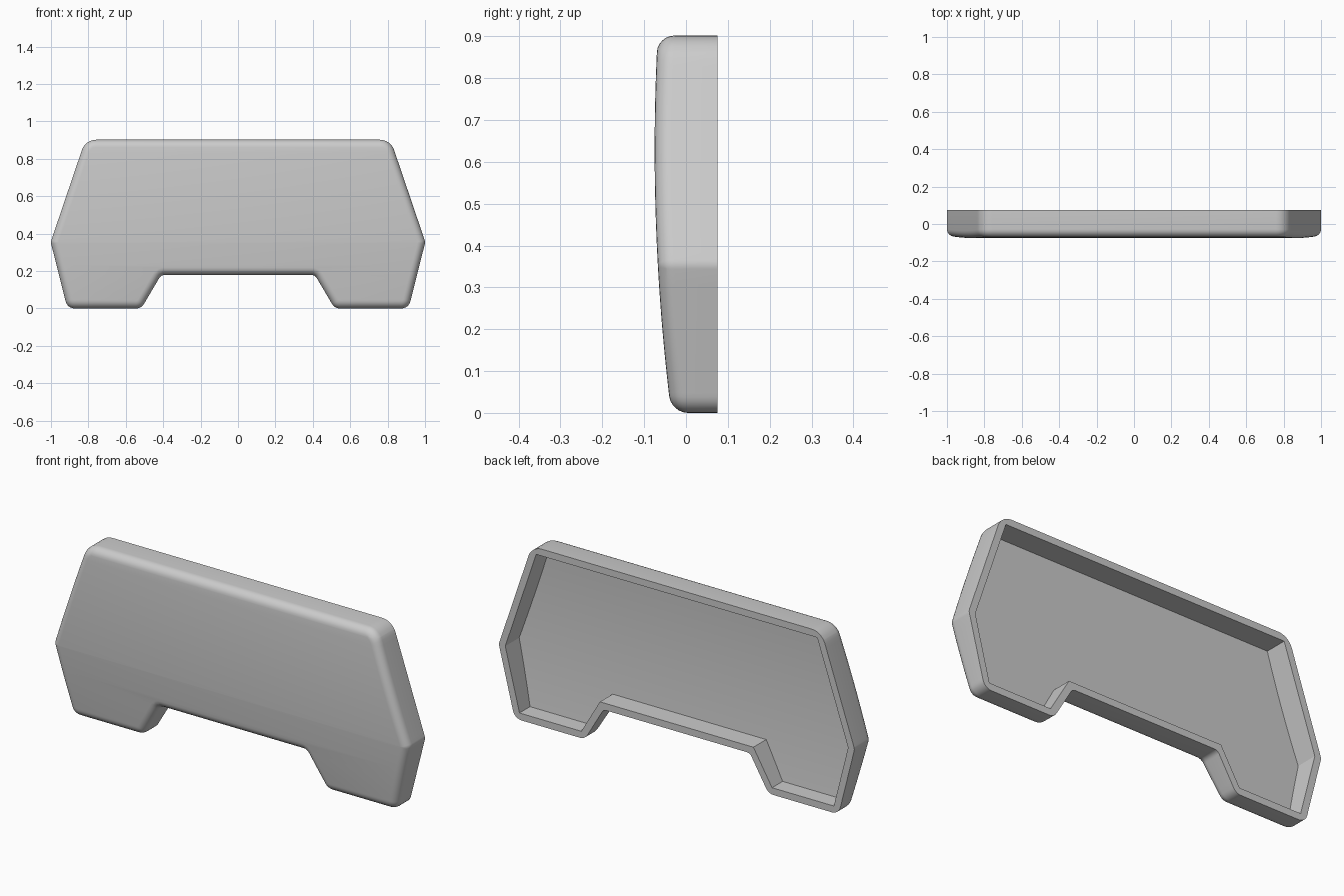
import bpy, bmesh, math
from mathutils import Vector

if "Cube" in bpy.data.objects:
    bpy.data.objects.remove(bpy.data.objects["Cube"])

BACK = 0.075      # y of the open back rim
EDGE = 0.04       # rounding of the front edge
WALL = 0.035      # rim width
SKIN = 0.03       # front panel thickness
SEG = 6           # segments per rounded corner

# right half of the sharp outline: x, z, corner radius
half = [(0.412, 0.178, 0.03), (0.517, 0, 0.05), (0.912, 0, 0.05),
        (1.0015, 0.355, 0.04), (0.816, 0.902, 0.08)]
outline = half + [(-x, z, r) for x, z, r in reversed(half)]


def front(z):
    """Gentle bulge of the front panel."""
    return -0.075 + 0.1 * (z - 0.63) ** 2


def ring(inset, sharp=False):
    """Outline moved inwards with rounded corners (fixed point count)."""
    pts = []
    n = len(outline)
    for i in range(n):
        p = Vector(outline[i][:2])
        a = (p - Vector(outline[i - 1][:2])).normalized()
        b = (Vector(outline[(i + 1) % n][:2]) - p).normalized()
        na, nb = Vector((-a.y, a.x)), Vector((-b.y, b.x))
        miter = (na + nb) / (1 + na.dot(nb))
        side = 1 if a.x * b.y - a.y * b.x > 0 else -1
        r = 0 if sharp else max(outline[i][2] - side * inset, 0.002)
        centre = p + miter * (inset + side * r)
        turn = side * math.acos(max(-1, min(1, a.dot(b))))
        start = math.atan2(-side * na.y, -side * na.x)
        for k in range(SEG + 1):
            t = start + turn * k / SEG
            pts.append(centre + r * Vector((math.cos(t), math.sin(t))))
    return pts


bm = bmesh.new()
bulge = bm.verts.layers.float.new("bulge")


def add_ring(pts, y, weight):
    verts = []
    for p in pts:
        v = bm.verts.new((p.x, y, p.y))
        v[bulge] = weight
        verts.append(v)
    return verts


# rounded front edge, outer wall, rim, cavity wall
rings = []
for k in range(SEG + 1):
    t = math.pi / 2 * k / SEG
    rings.append(add_ring(ring(EDGE * (1 - math.sin(t))), EDGE * (1 - math.cos(t)), 1))
rings.append(add_ring(ring(0), BACK, 0))
rings.append(add_ring(ring(WALL, True), BACK, 0))
rings.append(add_ring(ring(WALL, True), SKIN, 1))
for r0, r1 in zip(rings, rings[1:]):
    for i in range(len(r0)):
        j = (i + 1) % len(r0)
        bm.faces.new((r0[i], r0[j], r1[j], r1[i]))

# front panel and cavity floor
bm.faces.new(rings[0])
bm.faces.new(rings[-1])
bmesh.ops.remove_doubles(bm, verts=bm.verts[:], dist=1e-5)

# slice across the height so the panel can bulge
for k in range(1, 24):
    bmesh.ops.bisect_plane(bm, geom=bm.verts[:] + bm.edges[:] + bm.faces[:], dist=1e-6,
                           plane_co=(0, 0, 0.0371 * k + 0.011), plane_no=(0, 0, 1))
for v in bm.verts:
    if v.co.y < BACK - 1e-4:
        v.co.y += front(v.co.z)
bmesh.ops.recalc_face_normals(bm, faces=bm.faces[:])

mesh = bpy.data.meshes.new("cover_shell")
bm.to_mesh(mesh)
bm.free()
shell = bpy.data.objects.new("cover_shell", mesh)
bpy.context.collection.objects.link(shell)
bpy.context.view_layer.objects.active = shell
shell.select_set(True)
bpy.ops.object.shade_smooth_by_angle(angle=math.radians(30))
